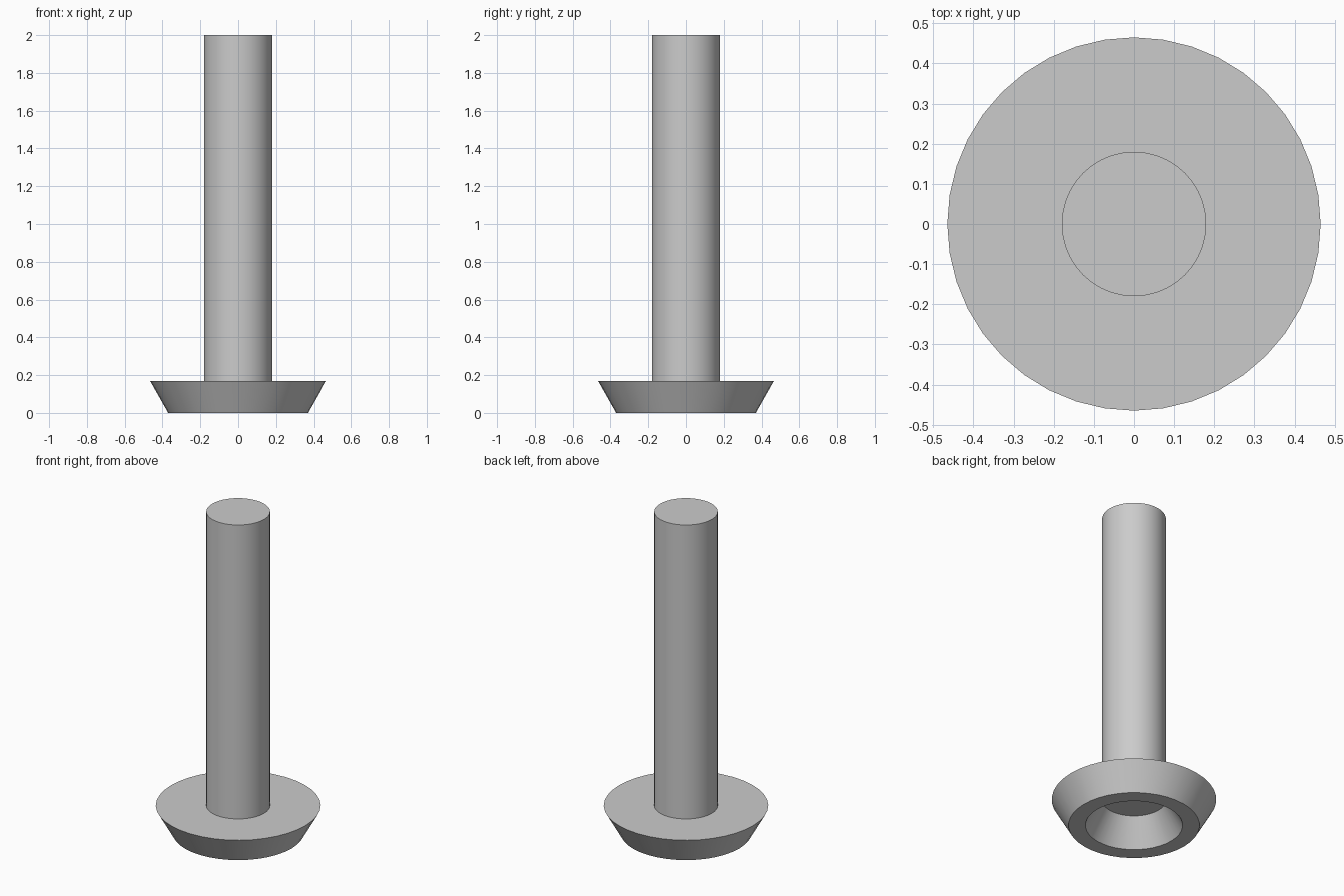
import bpy
import bmesh
import math

SEGMENTS = 40

cube = bpy.data.objects.get("Cube")
if cube:
    bpy.data.objects.remove(cube, do_unlink=True)

grey = bpy.data.materials.new("plain_grey")
grey.use_nodes = True
colour = (0.6, 0.6, 0.6, 1)
grey.diffuse_color = colour
grey.node_tree.nodes["Principled BSDF"].inputs["Base Color"].default_value = colour


def lathe(name, profile, closed):
    """Spin an (r, z) profile around the z axis."""
    bm = bmesh.new()
    verts = [bm.verts.new((r, 0, z)) for r, z in profile]
    pairs = list(zip(verts, verts[1:]))
    if closed:
        pairs.append((verts[-1], verts[0]))
    edges = [bm.edges.new(p) for p in pairs]
    bmesh.ops.spin(bm, geom=verts + edges, cent=(0, 0, 0), axis=(0, 0, 1),
                   angle=math.tau, steps=SEGMENTS, use_merge=True)
    bmesh.ops.remove_doubles(bm, verts=bm.verts, dist=0.0001)
    if not closed:
        bmesh.ops.holes_fill(bm, edges=bm.edges, sides=0)
    bmesh.ops.recalc_face_normals(bm, faces=bm.faces)
    mesh = bpy.data.meshes.new(name)
    bm.to_mesh(mesh)
    bm.free()
    mesh.materials.append(grey)
    obj = bpy.data.objects.new(name, mesh)
    bpy.context.collection.objects.link(obj)
    bpy.ops.object.select_all(action="DESELECT")
    obj.select_set(True)
    bpy.context.view_layer.objects.active = obj
    bpy.ops.object.shade_smooth_by_angle(angle=math.radians(30))
    return obj


# Flared ring with a tapered recess underneath
lathe("flared_base",
      [(0.37, 0), (0.465, 0.168), (0.18, 0.168), (0.275, 0)], True)

# Solid round stem, its lower end closing the recess
lathe("stem", [(0.18, 0.165), (0.18, 2)], False)
